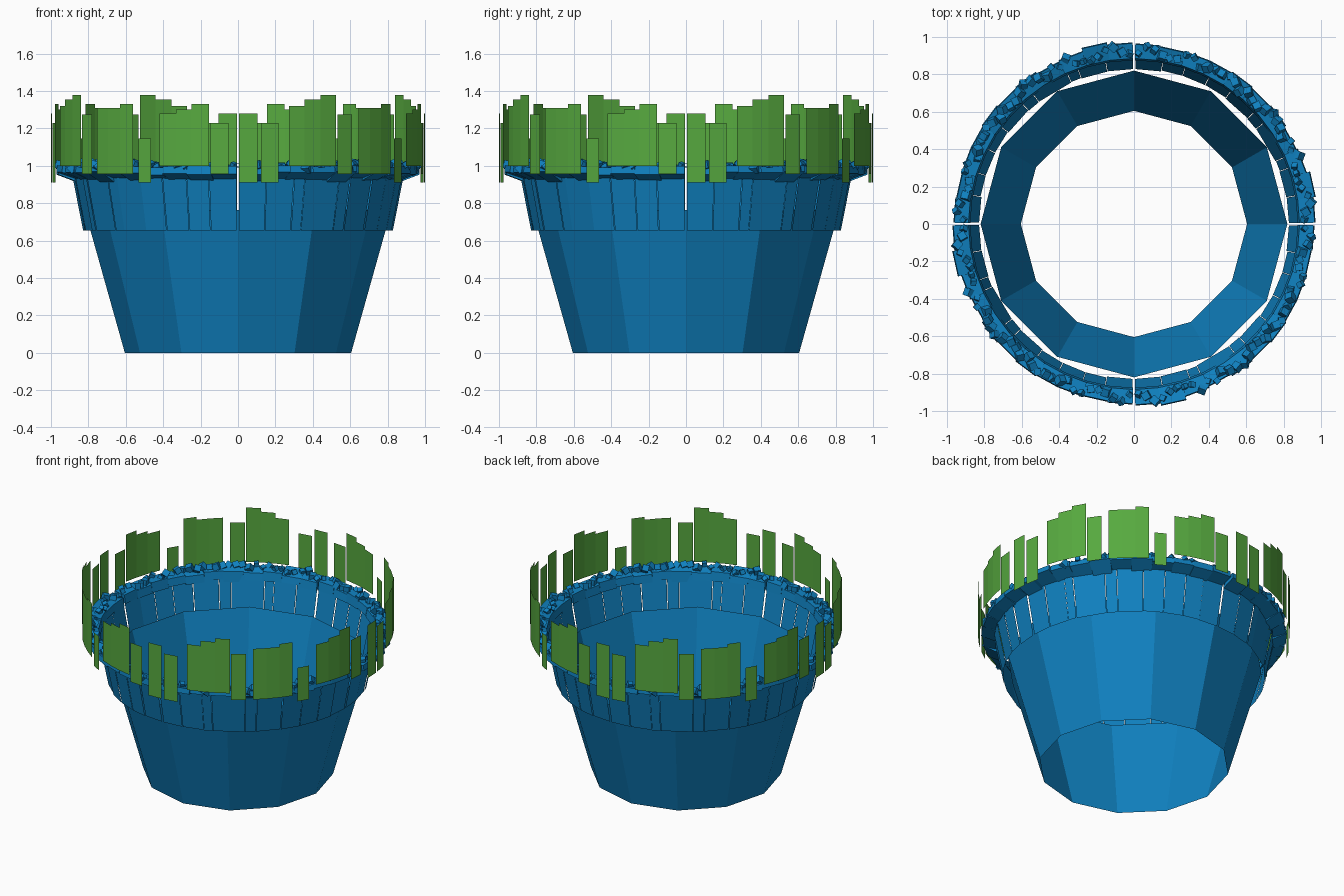
import bpy, bmesh, math, random
from mathutils import Matrix, Vector, Euler

if "Cube" in bpy.data.objects:
    bpy.data.objects.remove(bpy.data.objects["Cube"])

random.seed(4)


def material(name, rgb):
    m = bpy.data.materials.new(name)
    m.diffuse_color = (*rgb, 1)
    m.use_nodes = True
    m.node_tree.nodes["Principled BSDF"].inputs["Base Color"].default_value = m.diffuse_color
    return m


BLUE = material("deep blue stone", (0.005, 0.22, 0.53))
GREEN = material("grass green", (0.095, 0.40, 0.05))


def polar(deg, r, z):
    """Angle is measured from the front (-y) towards the right (+x)."""
    a = math.radians(deg)
    return Vector((r * math.sin(a), -r * math.cos(a), z))


def quad(bm, pts):
    bm.faces.new([bm.verts.new(p) for p in pts])


def sheet(bm, a0, a1, r0, z0, r1, z1):
    quad(bm, [polar(a0, r0, z0), polar(a1, r0, z0), polar(a1, r1, z1), polar(a0, r1, z1)])


def finish(name, bm, mat, turns=1):
    """Make the object, repeating its geometry by quarter turns."""
    base = bm.verts[:] + bm.edges[:] + bm.faces[:]
    for i in range(1, turns):
        d = bmesh.ops.duplicate(bm, geom=base)
        vs = [g for g in d["geom"] if isinstance(g, bmesh.types.BMVert)]
        bmesh.ops.rotate(bm, verts=vs, matrix=Matrix.Rotation(i * math.pi / 2, 3, 'Z'))
    me = bpy.data.meshes.new(name)
    bm.to_mesh(me)
    bm.free()
    me.materials.append(mat)
    ob = bpy.data.objects.new(name, me)
    bpy.context.collection.objects.link(ob)
    return ob


# Open twelve-sided tapered wall
bm = bmesh.new()
for i in range(12):
    sheet(bm, i * 30, i * 30 + 30, 0.605, 0, 0.82, 0.765)
bmesh.ops.remove_doubles(bm, verts=bm.verts[:], dist=1e-4)
finish("tapered_wall", bm, BLUE)

# Collar of uneven panels around the wall
bm = bmesh.new()
edges = [0.3, 10, 20, 24, 38, 43, 54, 63, 72, 80, 89.7]
for a0, a1 in zip(edges, edges[1:]):
    dr = random.uniform(-0.004, 0.006)
    sheet(bm, a0, a1 - 0.2, 0.83 + dr, 0.655, 0.888 + dr, 0.95)
finish("collar_panels", bm, BLUE, 4)

# Rough rim of stepped ledge blocks
bm = bmesh.new()
n = 11
step = 89.2 / n
for i in range(n):
    a0, a1 = 0.4 + i * step, 0.4 + (i + 1) * step
    ro = random.uniform(0.955, 0.985)
    ring = [(0.875, random.uniform(0.91, 0.935)), (ro, random.uniform(0.95, 0.97)),
            (ro - 0.005, random.uniform(0.99, 1.005)), (0.885, random.uniform(0.97, 0.99))]
    for (r0, z0), (r1, z1) in zip(ring, ring[1:] + ring[:1]):
        sheet(bm, a0, a1, r0, z0, r1, z1)
    for a, order in ((a0, 1), (a1, -1)):
        quad(bm, [polar(a, r, z) for r, z in ring][::order])
bmesh.ops.remove_doubles(bm, verts=bm.verts[:], dist=1e-4)
bmesh.ops.recalc_face_normals(bm, faces=bm.faces[:])
finish("rim_ledge", bm, BLUE, 4)

# Loose pebbles along the rim
bm = bmesh.new()
count = 34
for i in range(count):
    a = 1.5 + 87 * i / (count - 1)
    pos = polar(a, random.uniform(0.905, 0.955), random.uniform(0.985, 1.01))
    rot = Euler([random.uniform(0, 3) for _ in range(3)]).to_matrix().to_4x4()
    bmesh.ops.create_cube(bm, size=random.uniform(0.025, 0.043),
                          matrix=Matrix.Translation(pos) @ rot)
finish("rim_pebbles", bm, BLUE, 4)

# Grass blades: start angle, end angle, bottom, top for one quarter
blades = [
    (0.3, 6, .91, 1.28), (7, 12.5, .91, 1.23),
    (16, 21, 1.0, 1.32), (21, 26.5, 1.0, 1.355), (26.5, 32, 1.0, 1.38),
    (32.5, 38, .955, 1.275),
    (40.5, 45.5, .955, 1.31), (45.5, 50.5, .955, 1.31), (50.5, 55.5, .955, 1.33),
    (57.5, 62, .91, 1.145),
    (65, 70.5, 1.0, 1.28), (70.5, 75.5, 1.0, 1.30),
    (75.5, 81, 1.0, 1.33), (81.5, 87, .955, 1.23),
]
bm = bmesh.new()
for i, (a0, a1, z0, z1) in enumerate(blades):
    r = 1.0 if i < 2 else 0.99
    sheet(bm, a0, a1, r, z0, r, z1)
finish("grass_blades", bm, GREEN, 4)
